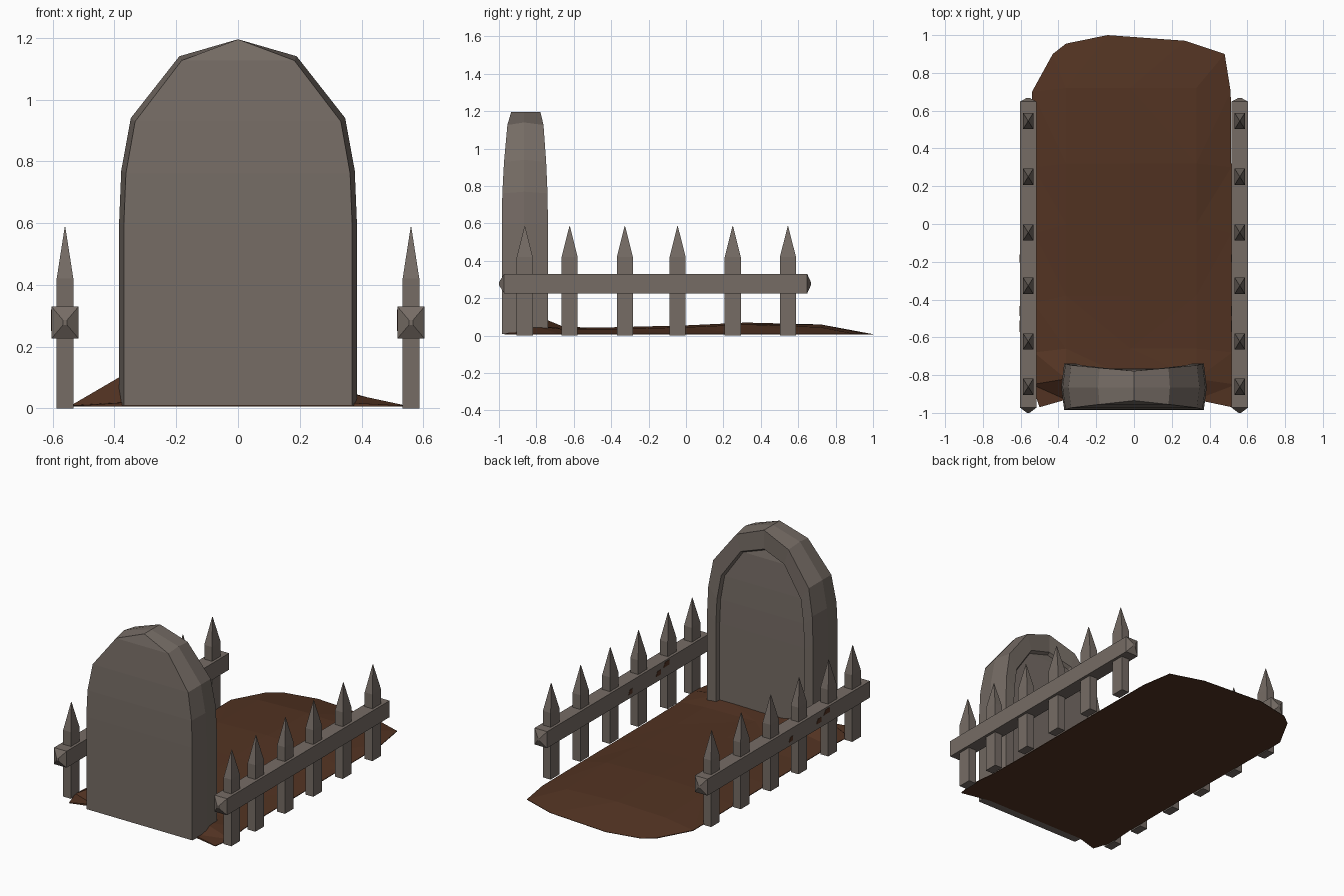
import bpy, bmesh

if "Cube" in bpy.data.objects:
    bpy.data.objects.remove(bpy.data.objects["Cube"])

def material(name, rgb):
    m = bpy.data.materials.new(name)
    m.diffuse_color = (*rgb, 1)
    m.use_nodes = True
    m.node_tree.nodes["Principled BSDF"].inputs["Base Color"].default_value = m.diffuse_color
    return m

STONE = material("weathered_stone", (0.18, 0.15, 0.13))
DIRT = material("brown_dirt", (0.085, 0.033, 0.016))

def finish(name, bm, mat):
    bmesh.ops.recalc_face_normals(bm, faces=bm.faces[:])
    me = bpy.data.meshes.new(name)
    bm.to_mesh(me)
    bm.free()
    me.materials.append(mat)
    ob = bpy.data.objects.new(name, me)
    bpy.context.collection.objects.link(ob)
    return ob

def bridge(bm, a, b, closed=True):
    n = len(a)
    for i in range(n if closed else n - 1):
        j = (i + 1) % n
        bm.faces.new((a[i], a[j], b[j], b[i]))

def loft(name, rings, mat):
    """Closed solid through a list of point rings, capped at both ends."""
    bm = bmesh.new()
    vs = [[bm.verts.new(p) for p in r] for r in rings]
    for a, b in zip(vs, vs[1:]):
        bridge(bm, a, b)
    bm.faces.new(vs[0])
    bm.faces.new(vs[-1])
    return finish(name, bm, mat)

# gravestone: arched profile (half width, height, depth taper)
PROFILE = [(0.385, 0.01, 0), (0.385, 0.6, 0), (0.378, 0.77, 0.003),
           (0.347, 0.94, 0.012), (0.19, 1.14, 0.03), (0, 1.195, 0.05)]

def arch(bm, y, sx, sz, taper):
    right = [bm.verts.new((x * sx, y + taper * t, max(0.01, z * sz if x or sz < 0.95 else z)))
             for x, z, t in PROFILE]
    left = [bm.verts.new((-v.co.x, v.co.y, v.co.z)) for v in right[:-1]]
    return left + right[::-1]

def fill_arch(bm, r):
    n = len(r)
    for i in range(n // 2 - 1):
        bm.faces.new((r[i], r[i + 1], r[n - 2 - i], r[n - 1 - i]))
    m = n // 2
    bm.faces.new((r[m - 1], r[m], r[m + 1]))

bm = bmesh.new()
front = arch(bm, -0.985, 0.96, 0.988, 1)
mid = arch(bm, -0.865, 1, 1, 0)
back = arch(bm, -0.738, 0.96, 0.988, -0.8)
rim = arch(bm, -0.738, 0.80, 0.90, -0.8)
panel = arch(bm, -0.765, 0.78, 0.89, -0.6)
bridge(bm, front, mid)
bridge(bm, mid, back)
bridge(bm, back, rim, False)
bridge(bm, rim, panel, False)
fill_arch(bm, front)
fill_arch(bm, panel)
finish("gravestone", bm, STONE)

# dirt mound: rows of (y edge, y middle, left x, right x, three heights)
ROWS = [(-0.97, -0.93, -0.50, 0.52, 0.02, 0.02, 0.02),
        (-0.85, -0.82, -0.54, 0.54, 0.115, 0.05, 0.055),
        (-0.68, -0.66, -0.53, 0.52, 0.05, 0.04, 0.035),
        (-0.42, -0.38, -0.53, 0.515, 0.035, 0.045, 0.035),
        (-0.05, 0.0, -0.53, 0.515, 0.05, 0.055, 0.045),
        (0.30, 0.32, -0.535, 0.515, 0.06, 0.07, 0.06),
        (0.70, 0.72, -0.54, 0.512, 0.05, 0.06, 0.045),
        (0.90, 0.985, -0.43, 0.48, 0.008, 0.008, 0.008)]
bm = bmesh.new()
grid = []
for ye, ym, xl, xr, a, b, c in ROWS:
    last = ye > 0.8
    pts = [(xl, ye, 0.01), (-0.36, ym - (0.03 if last else 0), a),
           (-0.14 if last else -0.02, ym + (0.015 if last else 0), b),
           (0.27 if last else 0.33, ym - (0.015 if last else 0), c), (xr, ye, 0.01)]
    grid.append([bm.verts.new(p) for p in pts])
for a, b in zip(grid, grid[1:]):
    bridge(bm, a, b, False)
bmesh.ops.triangulate(bm, faces=bm.faces[:])
loop = grid[0] + [r[-1] for r in grid[1:-1]] + grid[-1][::-1] + [r[0] for r in grid[-2:0:-1]]
under = [bm.verts.new((v.co.x, v.co.y, 0.006)) for v in loop]
bridge(bm, loop, under)
bm.faces.new(under)
finish("dirt_mound", bm, DIRT)

# fences: pointed pickets threaded through a rail with tapered ends
def rect_y(cx, y, s):
    w, h = 0.044 * s, 0.052 * s
    return [(cx - w, y, 0.278 - h), (cx + w, y, 0.278 - h),
            (cx + w, y, 0.278 + h), (cx - w, y, 0.278 + h)]

def rect_z(cx, cy, z, w, d):
    return [(cx - w, cy - d, z), (cx + w, cy - d, z), (cx + w, cy + d, z), (cx - w, cy + d, z)]

for side, cx in (("left", -0.56), ("right", 0.56)):
    loft(side + "_rail", [rect_y(cx, -1.0, 0.15), rect_y(cx, -0.972, 1),
                          rect_y(cx, 0.648, 1), rect_y(cx, 0.668, 0.15)], STONE)
    for i, y in enumerate((-0.862, -0.622, -0.327, -0.045, 0.25, 0.545)):
        loft(f"{side}_picket_{i + 1}",
             [rect_z(cx, y, 0, 0.027, 0.043), rect_z(cx, y, 0.42, 0.027, 0.043),
              rect_z(cx, y, 0.587, 0.001, 0.001)], STONE)
    # small dirt stains on the rail
    for i, (y, z, d) in enumerate(((-0.18, 0.25, 0.018), (-0.46, 0.26, 0.025), (-0.54, 0.29, 0.03))):
        loft(f"{side}_stain_{i + 1}",
             [rect_z(cx - 0.044, y, z, 0.002, d), rect_z(cx - 0.044, y - 0.01, z + 0.03, 0.002, d * 0.7)], DIRT)
